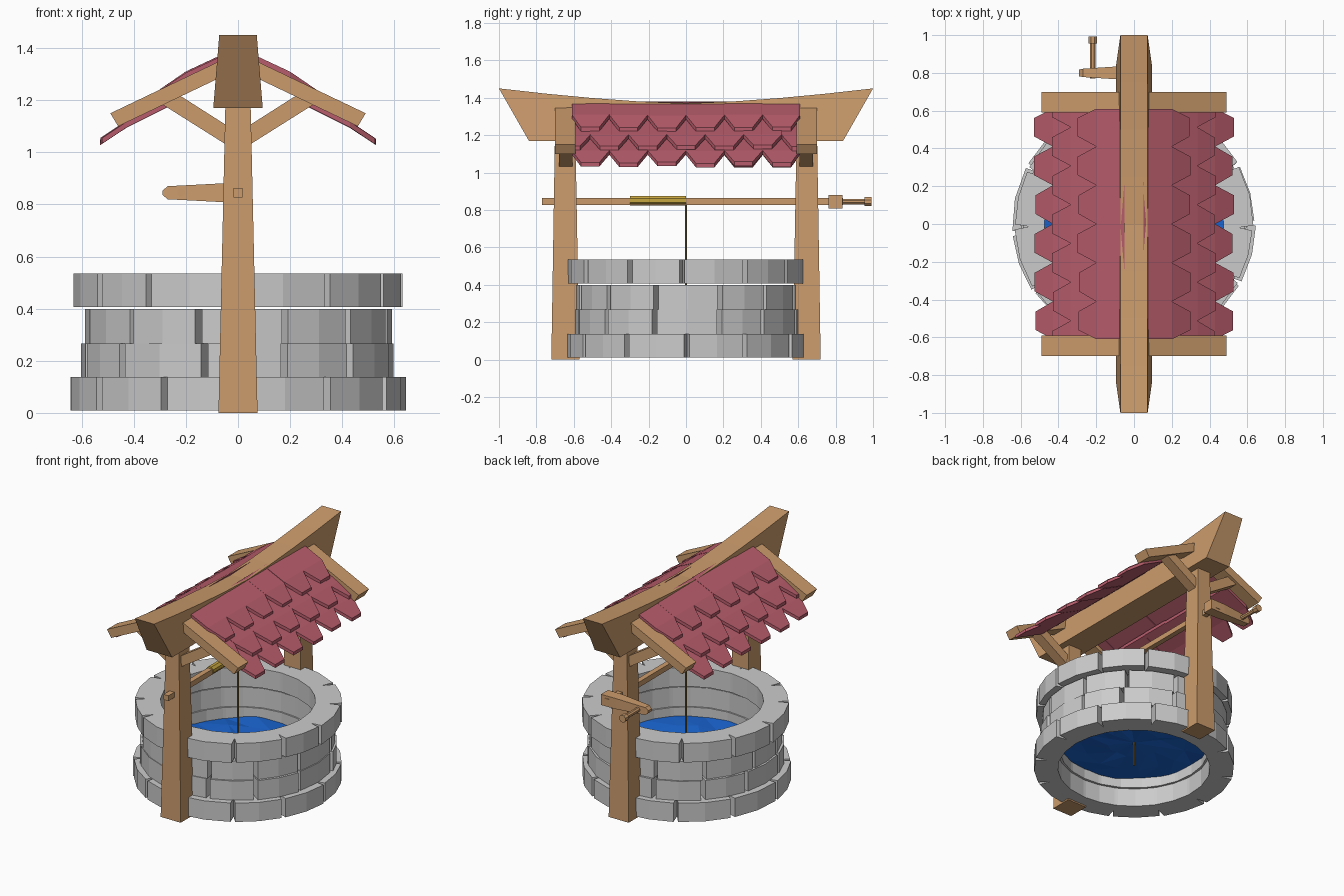
import bpy, bmesh, math, random
from mathutils import Vector

if "Cube" in bpy.data.objects:
    bpy.data.objects.remove(bpy.data.objects["Cube"])

random.seed(4)


def material(name, col):
    m = bpy.data.materials.new(name)
    m.diffuse_color = (*col, 1)
    m.use_nodes = True
    m.node_tree.nodes["Principled BSDF"].inputs["Base Color"].default_value = m.diffuse_color
    return m


WOOD = material("wood", (0.60, 0.33, 0.15))
TILE = material("tile", (0.48, 0.11, 0.15))
WATER = material("water", (0.01, 0.13, 0.64))
ROPE = material("rope", (0.30, 0.18, 0.04))
COIL = material("coil", (0.57, 0.38, 0.05))


def finish(name, bm, mat=None):
    bmesh.ops.recalc_face_normals(bm, faces=bm.faces)
    me = bpy.data.meshes.new(name)
    bm.to_mesh(me)
    bm.free()
    ob = bpy.data.objects.new(name, me)
    bpy.context.collection.objects.link(ob)
    if mat:
        me.materials.append(mat)
    return ob


def loft(name, sections, mat=None, closed=False):
    """Skin a list of equal-length point rings, capping the ends."""
    bm = bmesh.new()
    rings = [[bm.verts.new(p) for p in s] for s in sections]
    n = len(rings[0])
    pairs = list(zip(rings, rings[1:])) + ([(rings[-1], rings[0])] if closed else [])
    for a, b in pairs:
        for i in range(n):
            j = (i + 1) % n
            bm.faces.new((a[i], a[j], b[j], b[i]))
    if not closed:
        bm.faces.new(rings[0])
        bm.faces.new(rings[-1])
    return finish(name, bm, mat)


def prism(name, xz, y0, y1, mat):
    return loft(name, [[(x, y, z) for x, z in xz] for y in (y0, y1)], mat)


def rect_y(x, y, z, hx, hz):
    return [(x - hx, y, z - hz), (x + hx, y, z - hz), (x + hx, y, z + hz), (x - hx, y, z + hz)]


def rod_y(name, x, z, y0, y1, r, mat, n=8):
    ring = [(x + r * math.cos(math.tau * (i + .5) / n), z + r * math.sin(math.tau * (i + .5) / n))
            for i in range(n)]
    return prism(name, ring, y0, y1, mat)


# Stone courses: rings of 12 stones with V-shaped joints on the outside
def course(name, r_out, r_in, z0, z1, offset):
    joints = [math.radians(offset + 30 * i + random.uniform(-3, 3)) for i in range(12)]
    joints.append(joints[0] + math.tau)
    gap = 0.022
    secs = []
    for a, b in zip(joints, joints[1:]):
        r = r_out + random.uniform(0, 0.012)
        for ang, rad in ((a, r_out - 0.07), (a + gap, r), ((a + b) / 2, r), (b - gap, r)):
            c, s = math.cos(ang), math.sin(ang)
            secs.append([(r_in * c, r_in * s, z0), (rad * c, rad * s, z0),
                         (rad * c, rad * s, z1), (r_in * c, r_in * s, z1)])
    loft(name, secs, closed=True)


course("stone_course_bottom", 0.635, 0.49, 0.01, 0.137, 2)
course("stone_course_second", 0.597, 0.475, 0.137, 0.267, 15)
course("stone_course_third", 0.587, 0.485, 0.267, 0.398, -13)
course("stone_course_top", 0.627, 0.475, 0.406, 0.535, 0)

# Faceted water surface
bm = bmesh.new()
rings = [[bm.verts.new((0, 0, 0.2))]]
for r in (0.17, 0.34, 0.49):
    rings.append([bm.verts.new((r * math.cos(math.tau * i / 16), r * math.sin(math.tau * i / 16),
                                0.2 + random.uniform(-0.012, 0.012))) for i in range(16)])
for i in range(16):
    j = (i + 1) % 16
    bm.faces.new((rings[0][0], rings[1][i], rings[1][j]))
    for a, b in zip(rings[1:], rings[2:]):
        bm.faces.new((a[i], b[i], b[j]))
        bm.faces.new((a[i], b[j], a[j]))
finish("water", bm, WATER)

# Posts, rafters and braces at each end
for end, sy in (("front", -1), ("back", 1)):
    base = [(x, sy * y, 0) for x, y in ((-.075, .57), (.075, .57), (.075, .72), (-.075, .72))]
    top = [(x, sy * y, 1.25) for x, y in ((-.047, .592), (.047, .592), (.047, .70), (-.047, .70))]
    loft(end + "_post", [base, top], WOOD)
    for side, sx in (("left", -1), ("right", 1)):
        rafter = [(.05, 1.36), (.49, 1.15), (.46, 1.10), (.02, 1.31)]
        prism(f"{end}_{side}_rafter", [(sx * x, z) for x, z in rafter], sy * .59, sy * .70, WOOD)
        brace = [(.03, 1.02), (.30, 1.19), (.25, 1.235), (.03, 1.095)]
        prism(f"{end}_{side}_brace", [(sx * x, z) for x, z in brace], sy * .608, sy * .68, WOOD)

# Sagging ridge beam with raked ends
secs = []
for i in range(-4, 5):
    t = i / 4
    zt = 1.37 + 0.08 * abs(t) ** 1.5
    secs.append([(-.095, .84 * t, 1.17), (.095, .84 * t, 1.17), (.072, t, zt), (-.072, t, zt)])
loft("ridge_beam", secs, WOOD)

# Roof tiles: three overlapping rows a side, each row bent where the tips begin
ROWS = {"upper": ((.05, 1.375), (.20, 1.305), (.295, 1.24), 0),
        "middle": ((.16, 1.29), (.335, 1.20), (.43, 1.14), 1),
        "lower": ((.26, 1.20), (.43, 1.115), (.525, 1.052), 0)}
W = 1.23 / 6
for side, sx in (("left", -1), ("right", 1)):
    for row, (p0, p1, p2, shift) in ROWS.items():
        bm = bmesh.new()
        for k in range(6 + shift):
            yc = (k - (5 + shift) / 2) * W
            lo, hi = max(yc - W / 2, -.61), min(yc + W / 2, .61)
            drop = random.uniform(-.006, .006)
            d = (Vector(p2) - Vector(p1)).normalized() * drop
            tip = (p2[0] + d.x, p2[1] + d.y)
            tl, th = max(yc - W * .24, lo), min(yc + W * .24, hi)
            lift = random.uniform(0, .006)
            outline = ((p0, lo, hi), (p1, lo, hi), (tip, tl, th))
            levels = []
            for dz in (0, -.022):
                levels.append([[bm.verts.new((sx * p[0], y, p[1] + lift + dz)) for y in (a, b)]
                               for p, a, b in outline])
            t, u = levels
            for i in range(2):
                bm.faces.new((t[i][0], t[i][1], t[i + 1][1], t[i + 1][0]))
                bm.faces.new((u[i][0], u[i + 1][0], u[i + 1][1], u[i][1]))
                for e in (0, 1):
                    bm.faces.new((t[i][e], t[i + 1][e], u[i + 1][e], u[i][e]))
            for i in (0, 2):
                bm.faces.new((t[i][0], t[i][1], u[i][1], u[i][0]))
        finish(f"{side}_{row}_roof_tiles", bm, TILE)

# Axle, rope coil and hanging rope
loft("axle", [rect_y(0, y, .845, .018, .018) for y in (-.77, .84)], WOOD)
rod_y("rope_coil", 0, .85, -.30, 0, .027, COIL)
loft("rope", [[(.006 * math.cos(math.tau * i / 6), .006 * math.sin(math.tau * i / 6), z)
               for i in range(6)] for z in (.03, .85)], ROPE)

# Crank arm tapering to a blunt point, with turned handle
loft("crank_arm", [[(x, .80 - hy, .845 - hz), (x, .80 + hy, .845 - hz),
                    (x, .80 + hy, .845 + hz), (x, .80 - hy, .845 + hz)]
                   for x, hy, hz in ((.05, .038, .036), (-.06, .036, .036),
                                     (-.27, .022, .025), (-.29, .018, .008))], WOOD)
rod_y("crank_handle", -.218, .845, .77, .965, .016, WOOD)
rod_y("crank_handle_cap", -.218, .845, .955, .992, .025, WOOD)
